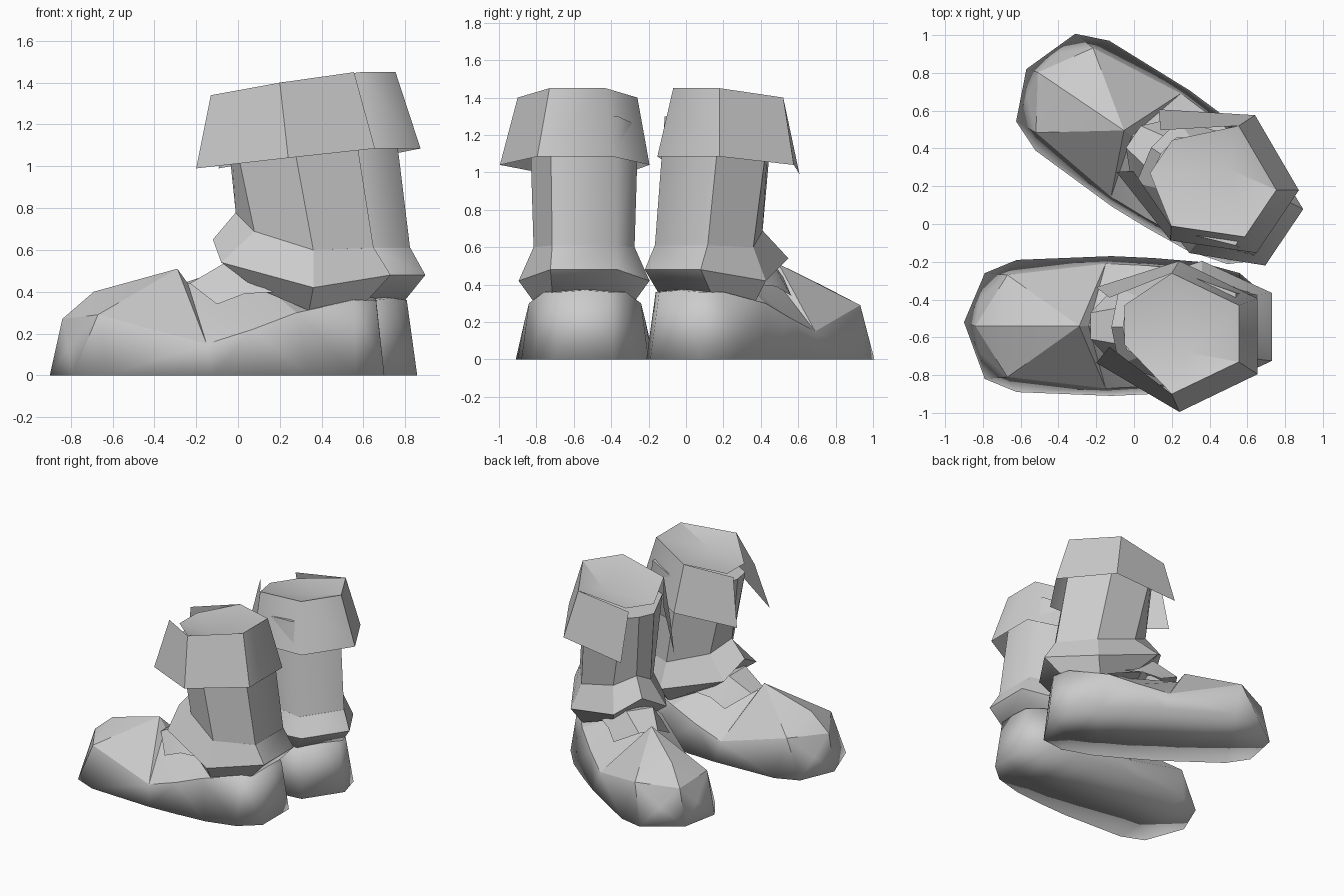
import bpy, bmesh, math
from mathutils import Matrix, Vector

cube = bpy.data.objects.get("Cube")
if cube:
    bpy.data.objects.remove(cube, do_unlink=True)

grey = bpy.data.materials.new("plain grey")
grey.use_nodes = True
grey.diffuse_color = (0.6, 0.6, 0.6, 1)
grey.node_tree.nodes["Principled BSDF"].inputs["Base Color"].default_value = (0.6, 0.6, 0.6, 1)


def mirror_outline(half, center):
    """Outline from (x, half width, z) points, mirrored across the boot's middle."""
    near = [(x, center - w, z) for x, w, z in half]
    far = [(x, center + w, z) for x, w, z in reversed(half) if w]
    return near + far


def loft(bm, outlines, closed):
    """Bridge outlines with equal point counts, returning the vertex rows."""
    rows = [[bm.verts.new(p) for p in outline] for outline in outlines]
    for low, high in zip(rows, rows[1:]):
        count = len(low)
        for i in range(count if closed else count - 1):
            j = (i + 1) % count
            bm.faces.new((low[i], low[j], high[j], high[i]))
    return rows


def fan(bm, row, point, closed=True):
    """Join a row of vertices to a single point."""
    tip = bm.verts.new(point)
    count = len(row)
    for i in range(count if closed else count - 1):
        bm.faces.new((row[i], row[(i + 1) % count], tip))
    return tip


def is_soft(point):
    """Sole rim, heel and inner back corner stay rounded."""
    return point.z < .01 or (point.x > .5 and (point.y > -.55 or point.z < .37))


def finish(bm, name, placement, angle):
    bmesh.ops.recalc_face_normals(bm, faces=bm.faces)
    for face in bm.faces:
        face.smooth = True
    for edge in bm.edges:
        soft = all(is_soft(v.co) for v in edge.verts)
        edge.smooth = soft or edge.calc_face_angle(0) < math.radians(angle)
    bmesh.ops.transform(bm, matrix=placement, verts=bm.verts)
    if placement.determinant() < 0:
        bmesh.ops.reverse_faces(bm, faces=bm.faces)
    mesh = bpy.data.meshes.new(name)
    bm.to_mesh(mesh)
    bm.free()
    mesh.materials.append(grey)
    bpy.context.collection.objects.link(bpy.data.objects.new(name, mesh))


def build_foot(name, placement):
    # Arched sections from toe to heel: sole edge, side, top
    sections = [
        [(-.79, .28, 0), (-.815, .14, .135), (-.84, 0, .27)],
        [(-.62, .35, 0), (-.67, .27, .29), (-.69, 0, .4)],
        [(-.12, .37, 0), (-.15, .33, .15), (-.29, 0, .51)],
        [(.1, .36, 0), (.07, .32, .22), (-.24, 0, .44)],
        [(.34, .34, 0), (.28, .3, .3), (.1, 0, .45)],
        [(.56, .28, 0), (.56, .22, .36), (.45, 0, .4)],
        [(.7, .16, 0), (.66, .13, .36), (.66, 0, .37)],
    ]
    bm = bmesh.new()
    rows = loft(bm, [mirror_outline(s, -.54) for s in sections], False)
    tip = fan(bm, rows[0], (-.9, -.52, 0), False)
    bm.faces.new(rows[-1])
    near = [row[0] for row in rows]
    far = [row[-1] for row in reversed(rows)]
    bm.faces.new([tip] + near + far)
    # Facet the quads along their creases
    bmesh.ops.triangulate(bm, faces=bm.faces)
    finish(bm, name, placement, 24)


def build_tongue(name, placement):
    # Folded instep flap rising into the ankle band
    bm = bmesh.new()
    loft(bm, [mirror_outline([(-.1, .21, .34), (-.23, .07, .44)], -.54),
              mirror_outline([(.03, .2, .39), (-.06, .1, .54)], -.54),
              mirror_outline([(.2, .2, .4), (.2, .1, .5)], -.54)], False)
    finish(bm, name, placement, 25)


def build_ankle_band(name, placement):
    # Faceted ring, high at the front and low at the sides
    lower = [(.02, 0, .5), (.08, .14, .42), (.34, .27, .31), (.62, .17, .36)]
    middle = [(-.12, 0, .65), (-.08, .2, .54), (.36, .35, .42), (.73, .18, .48)]
    upper = [(-.01, 0, .78), (.08, .14, .69), (.36, .27, .6), (.65, .17, .61)]
    bm = bmesh.new()
    rows = loft(bm, [mirror_outline(r, -.545) for r in (lower, middle, upper)], True)
    bm.faces.new(rows[0])
    bm.faces.new(rows[-1])
    finish(bm, name, placement, 25)


def build_shaft(name, placement):
    # Leg tube leaning slightly toward the toe
    lower = [(-.01, 0, .77), (.08, .14, .68), (.36, .27, .6), (.65, .17, .6)]
    upper = [(-.06, 0, 1.25), (-.04, .12, 1.25), (.24, .29, 1.25), (.54, .18, 1.3)]
    bm = bmesh.new()
    rows = loft(bm, [mirror_outline(r, -.545) for r in (lower, upper)], True)
    bm.faces.new(rows[-1])
    finish(bm, name, placement, 25)


def build_cuff(name, placement):
    # Flared walls, open toward the toe
    lower = [(-.2, .2, .99), (.24, .4, 1.04), (.655, .2, 1.085)]
    upper = [(-.13, .13, 1.34), (.2, .32, 1.4), (.555, .15, 1.45)]
    bm = bmesh.new()
    rows = loft(bm, [mirror_outline(lower, -.595), mirror_outline(upper, -.58)], False)
    # Pull the front corners in line with the toe
    for corner in (rows[0][0], rows[0][-1], rows[1][0], rows[1][-1]):
        corner.co.y += .06
    # Dished top, set back from the free front corners
    front = [bm.verts.new((-.05, y, 1.33)) for y in (-.43, -.64)]
    fan(bm, rows[1][1:-1] + front, (.28, -.68, 1.34))
    finish(bm, name, placement, 20)


# The second boot is a mirrored copy, turned outward about its toe
toe = Vector((-.9, -.52, 0))
mirrored = (Matrix.Translation((-.57, .82, 0)) @ Matrix.Rotation(math.radians(-34), 4, 'Z')
            @ Matrix.Diagonal((1, -1, 1, 1)) @ Matrix.Translation(-toe))

for side, placement in (("front", Matrix.Identity(4)), ("back", mirrored)):
    build_foot(side + "_boot_foot", placement)
    build_tongue(side + "_boot_tongue", placement)
    build_ankle_band(side + "_boot_ankle_band", placement)
    build_shaft(side + "_boot_shaft", placement)
    build_cuff(side + "_boot_cuff", placement)
